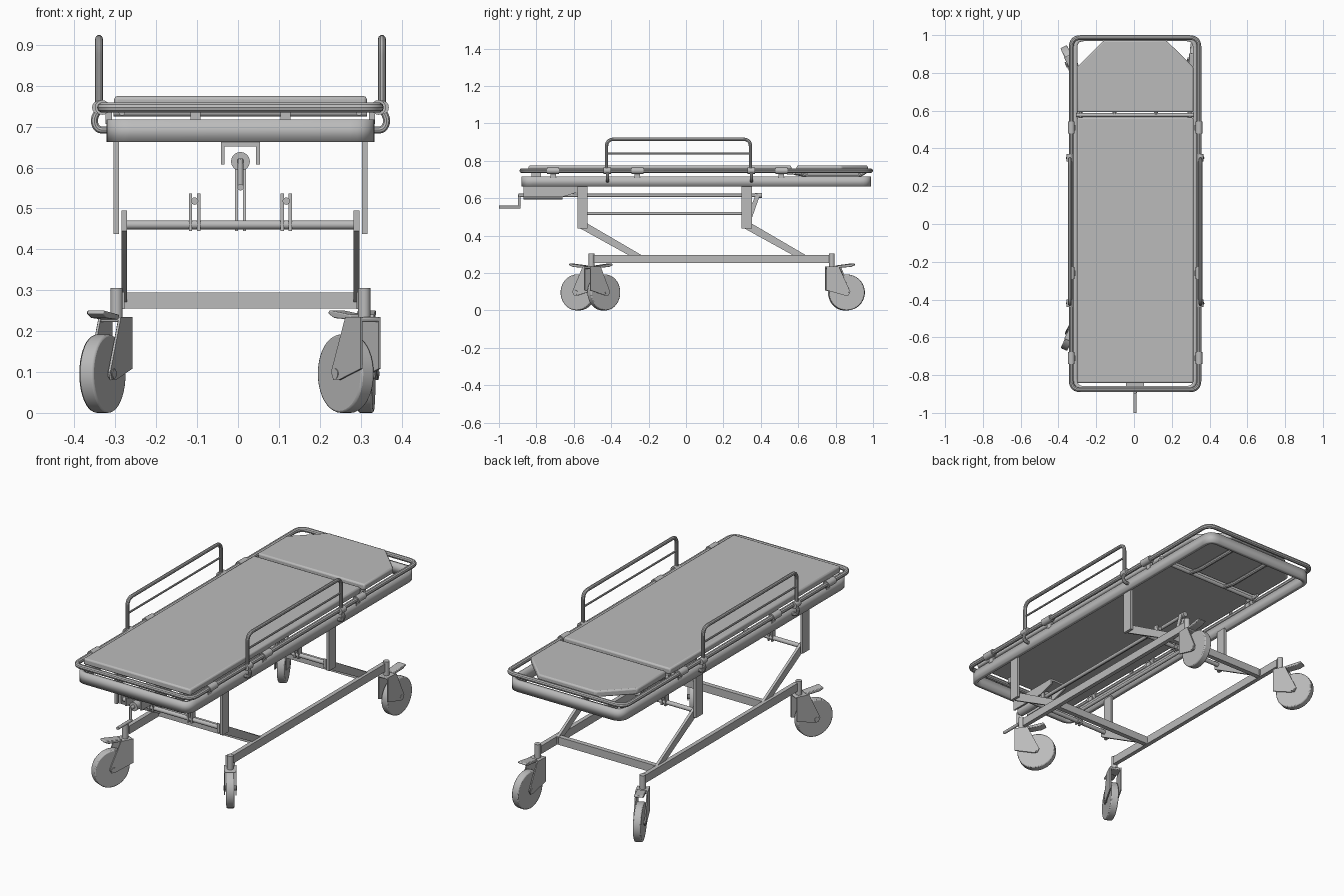
import bpy, bmesh, math
from mathutils import Vector, Matrix

if "Cube" in bpy.data.objects:
    bpy.data.objects.remove(bpy.data.objects["Cube"])

CX = 0.006  # centre line of the bed
SIDES = ((-1, "right"), (1, "left"))

grey = bpy.data.materials.new("plain_grey")
grey.use_nodes = True
colour = (0.5, 0.5, 0.5, 1)
grey.diffuse_color = colour
grey.node_tree.nodes["Principled BSDF"].inputs["Base Color"].default_value = colour


def finish(name, bm, bevel=0, segments=2):
    bmesh.ops.recalc_face_normals(bm, faces=bm.faces)
    mesh = bpy.data.meshes.new(name)
    bm.to_mesh(mesh)
    bm.free()
    ob = bpy.data.objects.new(name, mesh)
    bpy.context.collection.objects.link(ob)
    mesh.materials.append(grey)
    if bevel:
        mod = ob.modifiers.new("Bevel", "BEVEL")
        mod.width, mod.segments = bevel, segments
        mod.limit_method = "ANGLE"
    bpy.ops.object.select_all(action="DESELECT")
    ob.select_set(True)
    bpy.context.view_layer.objects.active = ob
    bpy.ops.object.shade_smooth_by_angle(angle=math.radians(35))
    return ob


def box(name, centre, size, bevel=0):
    bm = bmesh.new()
    bmesh.ops.create_cube(bm, size=1)
    bmesh.ops.scale(bm, vec=size, verts=bm.verts)
    bmesh.ops.translate(bm, vec=centre, verts=bm.verts)
    return finish(name, bm, bevel)


def rod(name, a, b, r, sides=16):
    a, b = Vector(a), Vector(b)
    bm = bmesh.new()
    spin = (b - a).to_track_quat("Z", "Y").to_matrix().to_4x4()
    bmesh.ops.create_cone(bm, cap_ends=True, segments=sides, radius1=r, radius2=r,
                          depth=(b - a).length, matrix=Matrix.Translation((a + b) / 2) @ spin)
    return finish(name, bm)


def prism(name, points, offset, bevel=0):
    """Extrude a flat polygon along an offset."""
    bm = bmesh.new()
    face = bm.faces.new([bm.verts.new(p) for p in points])
    out = bmesh.ops.extrude_face_region(bm, geom=[face])
    moved = [v for v in out["geom"] if isinstance(v, bmesh.types.BMVert)]
    bmesh.ops.translate(bm, vec=offset, verts=moved)
    return finish(name, bm, bevel)


def side_plate(name, x, width, outline, bevel=0):
    return prism(name, [(x - width / 2, y, z) for y, z in outline], (width, 0, 0), bevel)


def round_corners(points, r, closed=True, steps=6):
    """Replace polyline corners with arcs drawn as quadratic curves."""
    pts = [Vector(p) for p in points]
    out = []
    for i, p in enumerate(pts):
        if not closed and i in (0, len(pts) - 1):
            out.append(p)
            continue
        a = p + (pts[i - 1] - p).normalized() * r
        b = p + (pts[(i + 1) % len(pts)] - p).normalized() * r
        for s in range(steps + 1):
            t = s / steps
            out.append(a * (1 - t) ** 2 + p * 2 * t * (1 - t) + b * t ** 2)
    return out


def tube(name, points, r, closed=False):
    curve = bpy.data.curves.new(name, "CURVE")
    curve.dimensions = "3D"
    curve.bevel_depth, curve.bevel_resolution, curve.use_fill_caps = r, 3, True
    spline = curve.splines.new("POLY")
    spline.points.add(len(points) - 1)
    for sp, p in zip(spline.points, points):
        sp.co = (*p, 1)
    spline.use_cyclic_u = closed
    temp = bpy.data.objects.new(name, curve)
    bpy.context.collection.objects.link(temp)
    bpy.context.view_layer.update()
    bm = bmesh.new()
    bm.from_mesh(temp.to_mesh())
    bpy.data.objects.remove(temp)
    bpy.data.curves.remove(curve)
    return finish(name, bm)


def rectangle(hx, y0, y1, z):
    return [(CX - hx, y0, z), (CX + hx, y0, z), (CX + hx, y1, z), (CX - hx, y1, z)]


# Bed frame: upright band with rounded corners
bm = bmesh.new()
loop = [bm.verts.new(p) for p in round_corners(rectangle(0.328, -0.88, 0.99, 0.662), 0.06)]
edges = [bm.edges.new((v, loop[i - 1])) for i, v in enumerate(loop)]
wall = bmesh.ops.extrude_edge_only(bm, edges=edges)
bmesh.ops.translate(bm, vec=(0, 0, 0.055),
                    verts=[v for v in wall["geom"] if isinstance(v, bmesh.types.BMVert)])
frame = finish("bed_frame", bm)
solid = frame.modifiers.new("Solidify", "SOLIDIFY")
solid.thickness, solid.offset = 0.022, -1

# Mattress pads
prism("main_mattress", rectangle(0.309, -0.842, 0.563, 0.742), (0, 0, 0.033), 0.008)
head = [(-0.309, 0.592), (0.309, 0.592), (0.309, 0.83), (0.165, 0.972), (-0.165, 0.972), (-0.309, 0.83)]
prism("head_mattress", [(CX + x, y, 0.742) for x, y in head], (0, 0, 0.033), 0.008)

# Head section supports
rod("head_hinge_bar", (CX - 0.31, 0.577, 0.735), (CX + 0.31, 0.577, 0.735), 0.01)
for s, side in SIDES:
    x = CX + s * 0.11
    path = [(x, 0.577, 0.735), (x, 0.65, 0.722), (x, 0.93, 0.722), (x, 0.96, 0.742)]
    tube(side + "_head_support", round_corners(path, 0.02, False), 0.011)
    box(side + "_foot_support", (x, -0.8, 0.727), (0.025, 0.05, 0.03))
    rod(side + "_head_hinge_pin", (CX + s * 0.29, 0.54, 0.735), (CX + s * 0.29, 0.62, 0.735), 0.008)

# Perimeter rail
tube("perimeter_rail", round_corners(rectangle(0.338, -0.878, 0.987, 0.747), 0.05), 0.0125, True)

# Side guards, clamps and sleeves
for s, side in SIDES:
    x = CX + s * 0.346
    path = [(x, -0.425, 0.735), (x, -0.425, 0.915), (x, 0.345, 0.915), (x, 0.345, 0.735)]
    tube(side + "_guard", round_corners(path, 0.04, False), 0.0095)
    rod(side + "_guard_middle_bar", (x, -0.42, 0.838), (x, 0.34, 0.838), 0.005, 10)
    for y in (-0.42, 0.35):
        hook = [(x, y, 0.745), (x + s * 0.014, y, 0.715), (x + s * 0.004, y, 0.692), (CX + s * 0.315, y, 0.692)]
        tube(side + "_guard_hook", round_corners(hook, 0.012, False), 0.009)
        rod(side + "_guard_clamp", (x, y - 0.02, 0.747), (x, y + 0.02, 0.747), 0.017)
    for y in (-0.71, -0.26, 0.51):
        rod(side + "_rail_sleeve", (CX + s * 0.338, y - 0.032, 0.747),
            (CX + s * 0.338, y + 0.032, 0.747), 0.018)
        box(side + "_rail_bracket", (CX + s * 0.322, y, 0.727), (0.015, 0.03, 0.04))

# Lifting linkage at each end: posts, slanted arms, cross bars
for y, end in ((-0.553, "front"), (0.325, "back")):
    rod(end + "_pivot_bar", (CX - 0.29, y, 0.46), (CX + 0.29, y, 0.46), 0.011)
    box(end + "_base_cross_beam", (CX, y + 0.31, 0.275), (0.58, 0.025, 0.04))
    for s, side in SIDES:
        box(f"{end}_{side}_post", (CX + s * 0.304, y, 0.553), (0.014, 0.055, 0.23))
        arm = [(y - 0.025, 0.445), (y - 0.025, 0.495), (y + 0.02, 0.468),
               (y + 0.325, 0.29), (y + 0.325, 0.26), (y + 0.265, 0.285)]
        side_plate(f"{end}_{side}_arm", CX + s * 0.284, 0.014, arm)
        for dx in (-0.01, 0.01):
            lever = [(y - 0.015, 0.445), (y + 0.015, 0.445), (y + 0.012, 0.537), (y - 0.012, 0.537)]
            side_plate(f"{end}_{side}_lever", CX + s * 0.112 + dx, 0.008, lever)
for s, side in SIDES:
    x = CX + s * 0.112
    rod(side + "_link_rod", (x, -0.575, 0.518), (x, 0.34, 0.518), 0.009)
    box(side + "_base_beam", (CX + s * 0.295, 0.14, 0.275), (0.022, 1.27, 0.042))
    side_plate(side + "_crank_lever", CX + s * 0.01, 0.007,
               [(0.305, 0.445), (0.335, 0.445), (0.395, 0.615), (0.375, 0.625)])

# Crank mechanism
rod("crank_screw", (CX, -0.895, 0.615), (CX, 0.38, 0.615), 0.009)
rod("crank_screw_end", (CX, 0.37, 0.615), (CX, 0.405, 0.615), 0.014)
rod("crank_bearing", (CX, -0.87, 0.615), (CX, -0.66, 0.615), 0.023, 24)
rod("crank_arm", (CX, -0.892, 0.62), (CX, -0.892, 0.55), 0.007)
rod("crank_handle", (CX, -1.0, 0.552), (CX, -0.886, 0.552), 0.008)
box("crank_bracket_top", (CX, -0.725, 0.657), (0.095, 0.29, 0.01))
for s, side in SIDES:
    side_plate(side + "_crank_bracket", CX + s * 0.043, 0.009,
               [(-0.87, 0.607), (-0.66, 0.607), (-0.58, 0.632), (-0.58, 0.66), (-0.87, 0.66)])

# Swivel casters, each built facing +y and then turned about its stem
CASTERS = (("front_right", -1, -0.505, (-0.035, -0.075)), ("front_left", 1, -0.505, (-0.045, 0.065)),
           ("back_right", -1, 0.78, (-0.035, 0.073)), ("back_left", 1, 0.78, (0.004, 0.08)))
for label, s, y, (ox, oy) in CASTERS:
    rod(label + "_stem", (CX + s * 0.303, y, 0.225), (CX + s * 0.303, y, 0.305), 0.015)
    parts = [rod(label + "_wheel", (-0.019, 0.08, 0.096), (0.019, 0.08, 0.096), 0.096, 40),
             rod(label + "_axle", (-0.032, 0.08, 0.096), (0.032, 0.08, 0.096), 0.012),
             box(label + "_fork_top", (0, 0.006, 0.228), (0.06, 0.066, 0.012), 0.004),
             side_plate(label + "_brake_pedal", 0, 0.045,
                        [(0.03, 0.228), (0.1, 0.232), (0.125, 0.243), (0.12, 0.251), (0.03, 0.24)], 0.003)]
    bevel = parts[0].modifiers.new("Bevel", "BEVEL")
    bevel.width, bevel.segments, bevel.limit_method = 0.005, 2, "ANGLE"
    fork = [(-0.027, 0.234), (0.039, 0.234), (0.1, 0.1), (0.09, 0.08), (0.07, 0.08), (-0.027, 0.108)]
    parts += [side_plate(label + "_fork_plate", dx, 0.006, fork) for dx in (-0.027, 0.027)]
    place = Matrix.Translation((CX + s * 0.303, y, 0)) @ Matrix.Rotation(math.atan2(-ox, oy), 4, "Z")
    for part in parts:
        part.data.transform(place)
